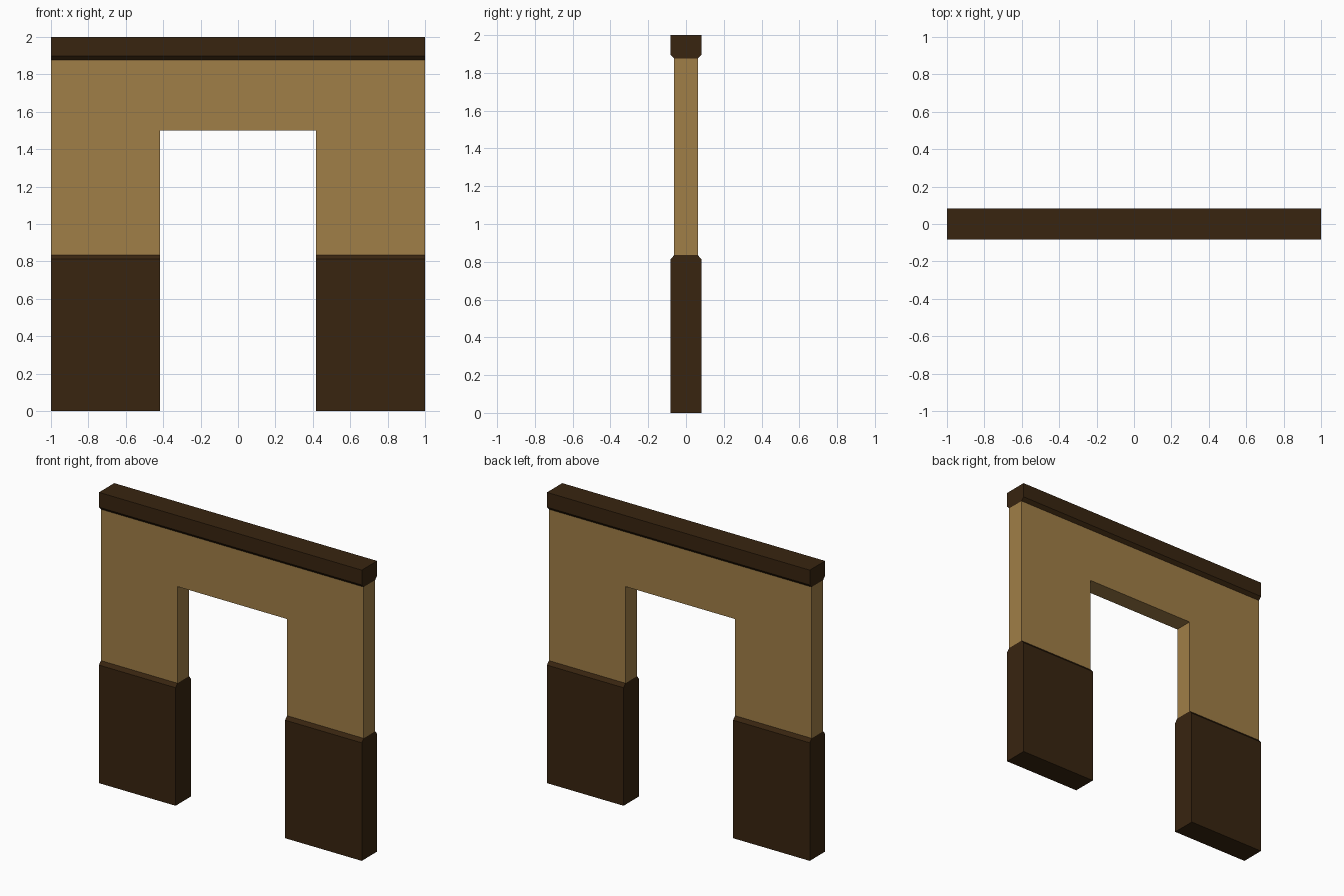
import bpy
import bmesh
from mathutils import Vector

if "Cube" in bpy.data.objects:
    bpy.data.objects.remove(bpy.data.objects["Cube"])


def material(name, rgb):
    m = bpy.data.materials.new(name)
    m.diffuse_color = (*rgb, 1)
    m.use_nodes = True
    m.node_tree.nodes["Principled BSDF"].inputs["Base Color"].default_value = m.diffuse_color
    return m


def extrude_profile(name, points, direction, mat):
    """Fill a flat outline and extrude it into a closed solid."""
    bm = bmesh.new()
    face = bm.faces.new([bm.verts.new(p) for p in points])
    result = bmesh.ops.extrude_face_region(bm, geom=[face], use_keep_orig=True)
    moved = [v for v in result["geom"] if isinstance(v, bmesh.types.BMVert)]
    bmesh.ops.translate(bm, verts=moved, vec=Vector(direction))
    bmesh.ops.recalc_face_normals(bm, faces=bm.faces)
    mesh = bpy.data.meshes.new(name)
    bm.to_mesh(mesh)
    bm.free()
    mesh.materials.append(mat)
    obj = bpy.data.objects.new(name, mesh)
    bpy.context.collection.objects.link(obj)
    return obj


def trim(name, half_profile, x0, x1, mat):
    """Run a front/back symmetric (y, z) profile along x."""
    outline = half_profile + [(-y, z) for y, z in reversed(half_profile)]
    return extrude_profile(name, [(x0, y, z) for y, z in outline],
                           (x1 - x0, 0, 0), mat)


plaster = material("tan_plaster", (0.352, 0.209, 0.063))
wood = material("dark_wood", (0.040, 0.018, 0.005))

WALL, TRIM = 0.0625, 0.083      # half thicknesses
DOOR, DOOR_TOP = 0.417, 1.5     # opening half width and height
BASE_TOP, RAIL_BOTTOM = 0.835, 1.876

# Plaster wall around the doorway
half = [(DOOR, DOOR_TOP), (DOOR, BASE_TOP), (1, BASE_TOP), (1, RAIL_BOTTOM)]
outline = half + [(-x, z) for x, z in reversed(half)]
extrude_profile("wall", [(x, -WALL, z) for x, z in outline],
                (0, 2 * WALL, 0), plaster)

# Wood panelling either side of the doorway, with bevelled top edges
base = [(TRIM, 0), (TRIM, 0.812), (WALL, BASE_TOP)]
trim("left_base_panel", base, -1, -DOOR, wood)
trim("right_base_panel", base, DOOR, 1, wood)

# Top rail, bevelled along its underside
trim("top_rail", [(WALL, RAIL_BOTTOM), (TRIM, 1.898), (TRIM, 2)], -1, 1, wood)
